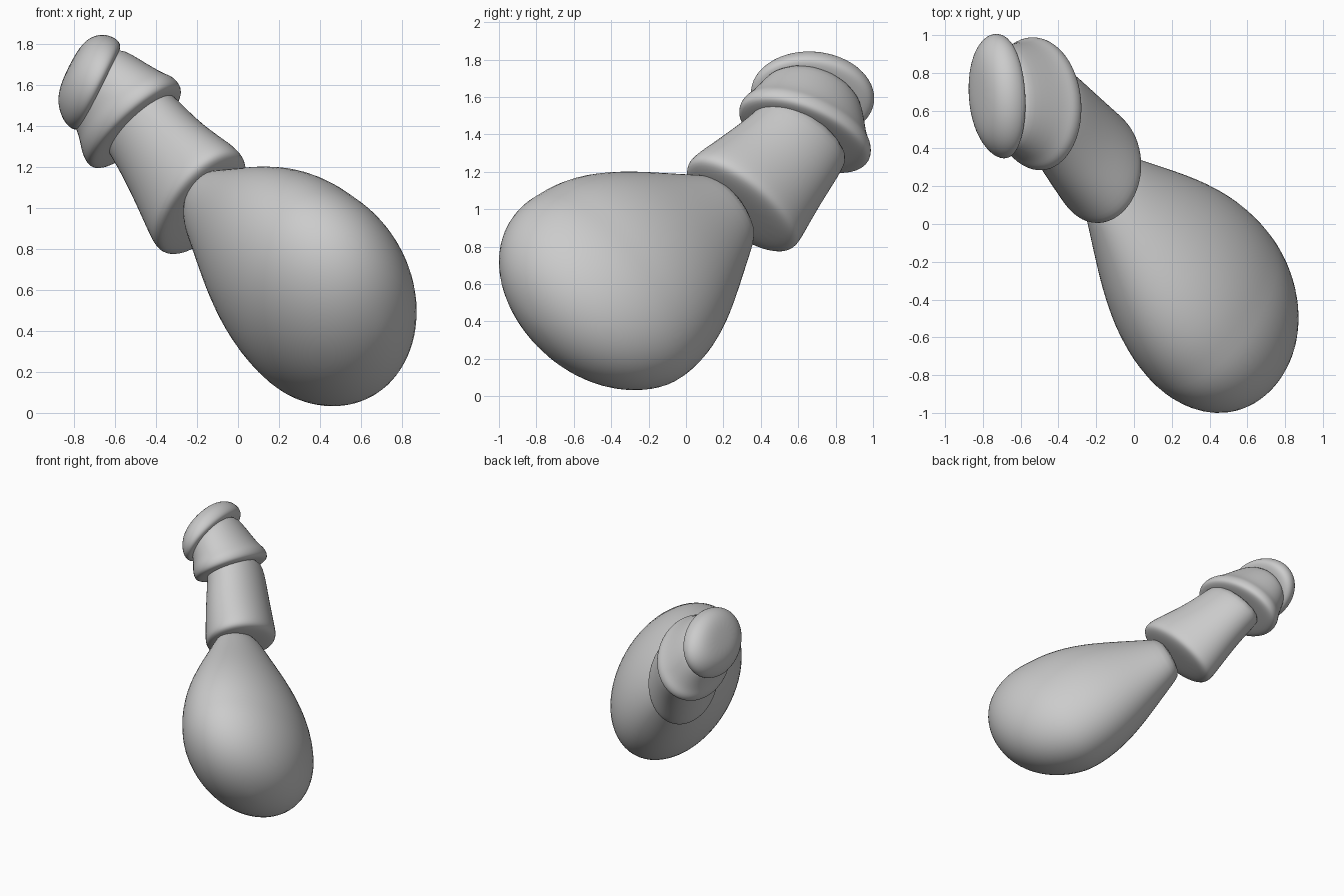
import bpy, bmesh, math
from mathutils import Vector

if "Cube" in bpy.data.objects:
    bpy.data.objects.remove(bpy.data.objects["Cube"])

def loft(name, rings, seg=16, levels=2):
    """Skin oval rings given as (centre, half-axis u, half-axis v, scale)."""
    verts, faces = [], []
    for c, u, v, s in rings:
        c, u, v = Vector(c), Vector(u), Vector(v)
        for i in range(seg):
            a = 2 * math.pi * i / seg
            verts.append(c + s * (u * math.cos(a) + v * math.sin(a)))
    for r in range(len(rings) - 1):
        for i in range(seg):
            j = (i + 1) % seg
            faces.append((r*seg + i, r*seg + j, (r+1)*seg + j, (r+1)*seg + i))
    faces.append(tuple(reversed(range(seg))))
    faces.append(tuple(range(len(verts) - seg, len(verts))))
    me = bpy.data.meshes.new(name)
    me.from_pydata(verts, [], faces)
    # make the surface face outwards
    bm = bmesh.new()
    bm.from_mesh(me)
    bmesh.ops.recalc_face_normals(bm, faces=bm.faces)
    bm.to_mesh(me)
    bm.free()
    for p in me.polygons:
        p.use_smooth = True
    ob = bpy.data.objects.new(name, me)
    bpy.context.collection.objects.link(ob)
    m = ob.modifiers.new("smooth", 'SUBSURF')
    m.levels = m.render_levels = levels
    return ob

# pear-shaped bulb: tilted oval section, round back end, taper to the neck
axis = Vector((-.57, .69, .45)).normalized()
side = axis.cross(Vector((0, 0, 1))).normalized()
up = side.cross(axis)
tilt = math.radians(32)
u = (up * math.cos(tilt) - side * math.sin(tilt)) * .63
v = (side * math.cos(tilt) + up * math.sin(tilt)) * .43
mid = Vector((.385, -.42, .58))
profile = [(-.57 * math.cos(math.radians(d)), math.sin(math.radians(d)) ** .93)
           for d in (2, 12, 24, 36, 48, 60, 72, 82)]
profile += [(0, 1), (.1, .995), (.22, .96), (.35, .89), (.48, .79), (.62, .66),
            (.78, .50), (.90, .385), (.96, .31), (.97, .05)]
# the back end is sheared slightly upwards
lift = Vector((0, 0, .12))
loft("bulb", [(mid + axis * t + lift * max(0, -t), u, v, f) for t, f in profile],
     seg=32, levels=1)

# neck: flared and rounded at the bulb, narrowing to the collar
nu, nv = (.10, -.25, .24), (.195, .15, .055)
tu, tv = (.07, -.19, .17), (.155, .12, .015)
loft("neck", [
    ((-.16, .275, .99), nu, nv, .5),
    ((-.165, .28, 1.0), nu, nv, .92),
    ((-.18, .295, 1.02), nu, nv, 1.06),
    ((-.22, .34, 1.075), nu, nv, 1.03),
    ((-.34, .48, 1.23), tu, tv, 1.18),
    ((-.45, .62, 1.38), tu, tv, 1.05),
    ((-.51, .65, 1.45), tu, tv, 1.0)])

# collar: wide lower rim, tapering up into the cap
cu, cv = (.10, -.31, .17), (.195, .14, .105)
eu, ev = (.06, -.24, .12), (.10, .11, .14)
loft("collar", [
    ((-.485, .625, 1.38), cu, cv, .5),
    ((-.485, .625, 1.38), cu, cv, .94),
    ((-.50, .63, 1.395), cu, cv, 1.07),
    ((-.535, .645, 1.445), cu, cv, 1.05),
    ((-.565, .65, 1.475), cu, cv, .95),
    ((-.66, .67, 1.57), eu, ev, 1.08),
    ((-.72, .68, 1.62), eu, ev, .92)])

# domed end cap
ku, kv = (.03, -.31, .06), (.10, .06, .20)
loft("cap", [
    ((-.665, .665, 1.585), ku, kv, .5),
    ((-.665, .665, 1.585), ku, kv, .9),
    ((-.68, .67, 1.59), ku, kv, 1.06),
    ((-.72, .68, 1.615), ku, kv, 1.08),
    ((-.765, .69, 1.65), ku, kv, .98),
    ((-.81, .695, 1.68), ku, kv, .72),
    ((-.825, .70, 1.69), ku, kv, .3)])
